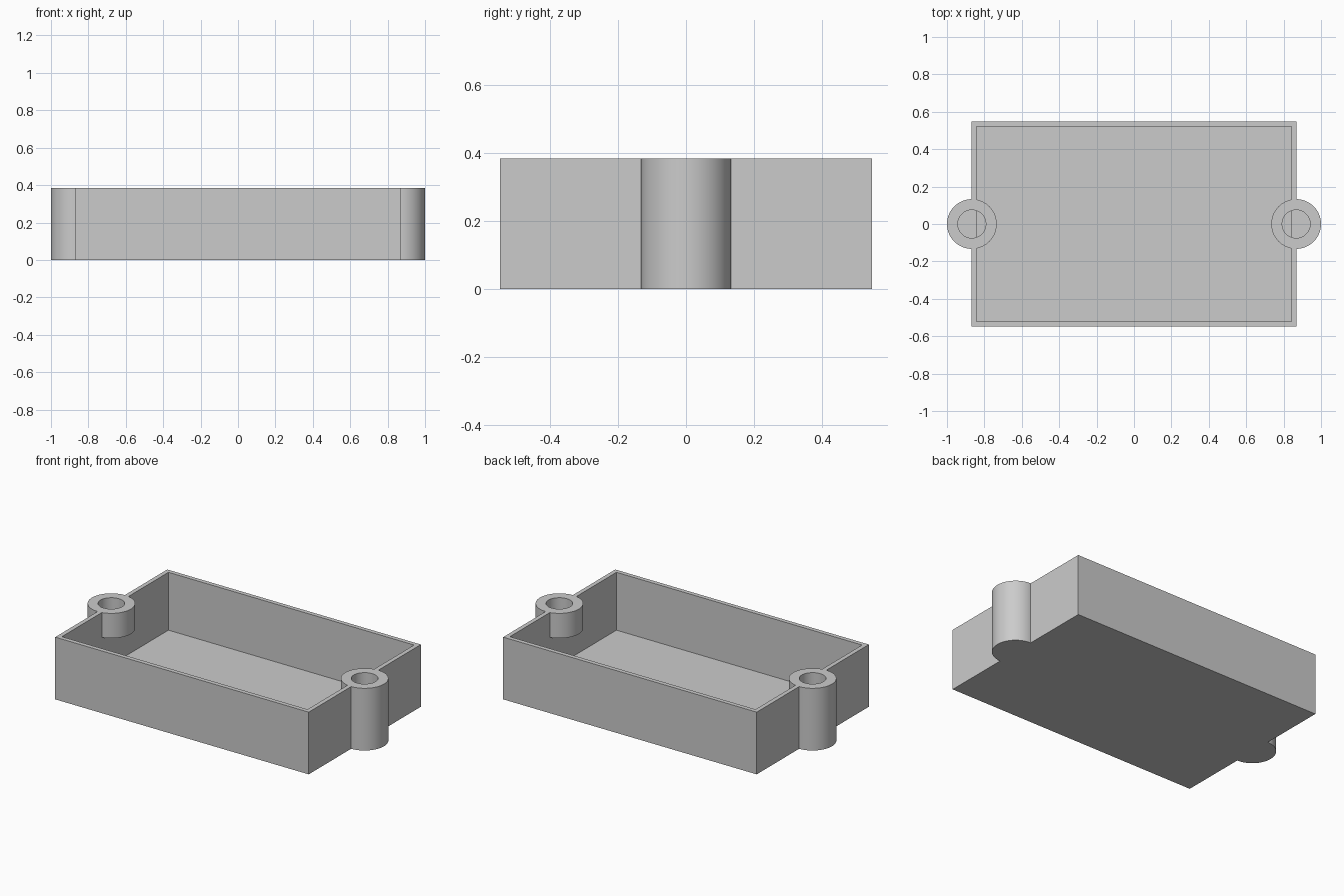
import bpy
import bmesh
import math
from mathutils import Matrix

old = bpy.data.objects.get("Cube")
if old:
    bpy.data.objects.remove(old, do_unlink=True)

HEIGHT, FLOOR, WALL = 0.385, 0.027, 0.027
HALF_X, HALF_Y = 0.868, 0.548
BOSS_X, BOSS_R, HOLE_R = 0.867, 0.133, 0.075
BOSS_Z = 0.231          # underside of the boss inside the tray
ABOVE = HEIGHT + 0.2    # cutters overshoot the rim

grey = bpy.data.materials.new("light grey")
grey.use_nodes = True
colour = (0.6, 0.6, 0.6, 1)
grey.diffuse_color = colour
grey.node_tree.nodes["Principled BSDF"].inputs["Base Color"].default_value = colour


def finish(name, bm):
    mesh = bpy.data.meshes.new(name)
    bm.to_mesh(mesh)
    bm.free()
    mesh.materials.append(grey)
    obj = bpy.data.objects.new(name, mesh)
    bpy.context.collection.objects.link(obj)
    return obj


def block(name, hx, hy, z0, z1):
    bm = bmesh.new()
    place = Matrix.Translation((0, 0, (z0 + z1) / 2)) @ Matrix.Diagonal((2 * hx, 2 * hy, z1 - z0, 1))
    bmesh.ops.create_cube(bm, size=1, matrix=place)
    return finish(name, bm)


def cylinder_pair(name, radius, z0, z1):
    bm = bmesh.new()
    for side in (-1, 1):
        bmesh.ops.create_cone(bm, cap_ends=True, segments=72, radius1=radius, radius2=radius,
                              depth=z1 - z0,
                              matrix=Matrix.Translation((side * BOSS_X, 0, (z0 + z1) / 2)))
    return finish(name, bm)


def combine(target, tool, operation):
    mod = target.modifiers.new(operation.lower(), 'BOOLEAN')
    mod.operation, mod.solver, mod.object = operation, 'EXACT', tool
    bpy.context.view_layer.objects.active = target
    bpy.ops.object.modifier_apply(modifier=mod.name)
    bpy.data.objects.remove(tool, do_unlink=True)


# Outer body with full-height screw bosses on both ends
tray = block("tray", HALF_X, HALF_Y, 0, HEIGHT)
combine(tray, cylinder_pair("bosses", BOSS_R, 0, HEIGHT), 'UNION')

# Cavity that leaves the short inner half of each boss hanging from the rim
cavity = block("cavity", HALF_X - WALL, HALF_Y - WALL, FLOOR, ABOVE)
combine(cavity, cylinder_pair("inner_bosses", BOSS_R, BOSS_Z, ABOVE + 0.1), 'DIFFERENCE')
combine(tray, cavity, 'DIFFERENCE')

# Screw holes, blind in the wall and open under the inner bosses
combine(tray, cylinder_pair("screw_holes", HOLE_R, BOSS_Z, ABOVE), 'DIFFERENCE')

# Smooth the round faces, keep the edges sharp
bpy.ops.object.select_all(action='DESELECT')
tray.select_set(True)
bpy.context.view_layer.objects.active = tray
bpy.ops.object.shade_smooth_by_angle(angle=math.radians(30))
